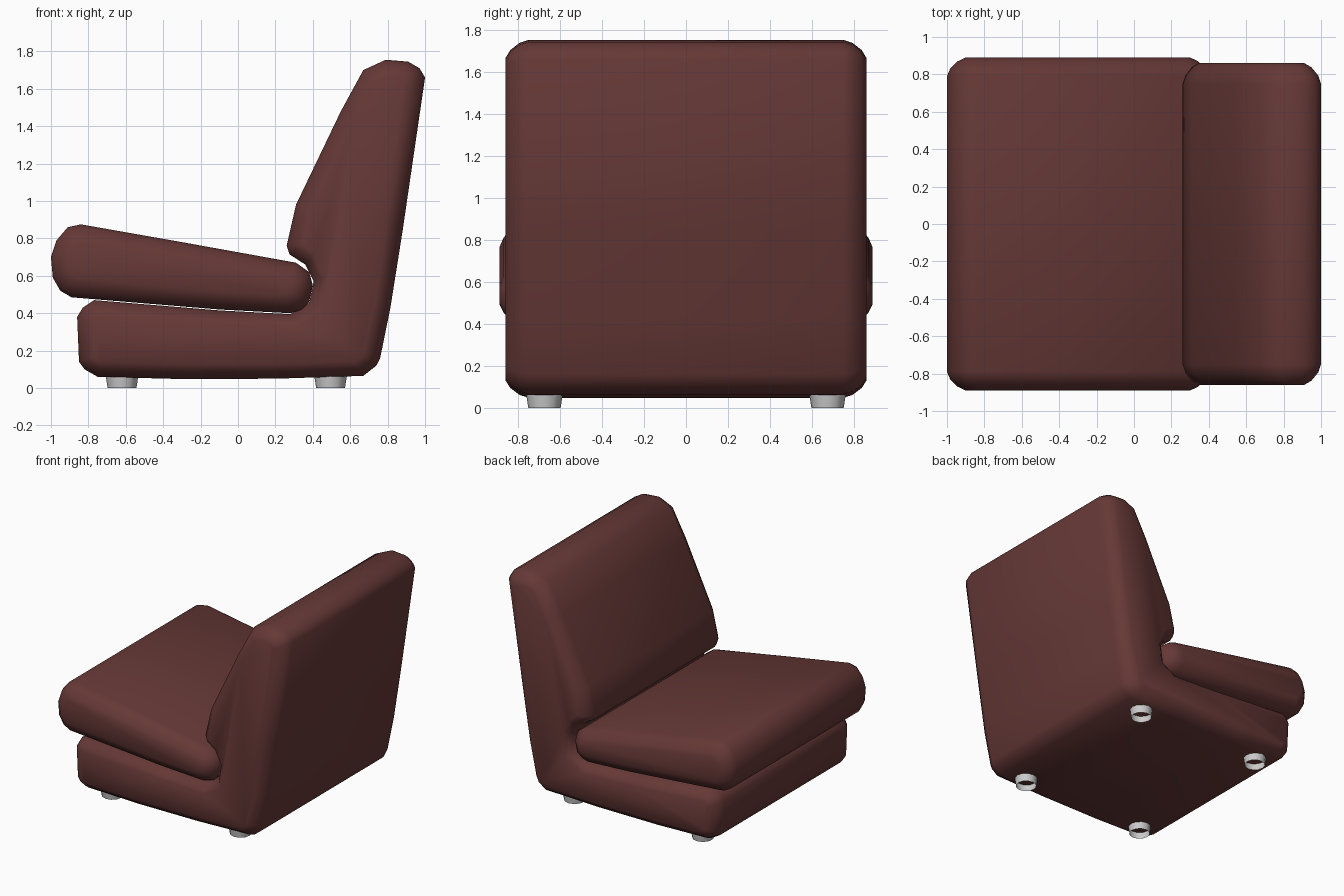
import bpy, bmesh, math

leather = bpy.data.materials.new("oxblood_leather")
leather.diffuse_color = (0.13, 0.04, 0.037, 1)


def finish(name, bm, mat=None, recalc=True):
    if recalc:
        bmesh.ops.recalc_face_normals(bm, faces=bm.faces)
    mesh = bpy.data.meshes.new(name)
    bm.to_mesh(mesh)
    bm.free()
    obj = bpy.data.objects.new(name, mesh)
    bpy.context.collection.objects.link(obj)
    if mat:
        mesh.materials.append(mat)
    bpy.ops.object.select_all(action='DESELECT')
    obj.select_set(True)
    bpy.context.view_layer.objects.active = obj
    bpy.ops.object.shade_smooth_by_angle(angle=math.radians(60))
    return obj


def upholstered(name, profile, y_soft, y_side):
    """Sweep an x-z profile across y, rounding over to its inset outline at both ends.
    Each profile point is (outer x, outer z, inset x, inset z)."""
    bm = bmesh.new()
    steps = [(0, 0), (0.4, 0.17), (0.8, 0.57), (1, 1)]
    stations = [(-(y_soft + (y_side - y_soft) * u), t) for u, t in reversed(steps)]
    stations += [(-y, t) for y, t in reversed(stations)]
    rings = [[bm.verts.new((ax + (bx - ax) * t, y, az + (bz - az) * t))
              for ax, az, bx, bz in profile] for y, t in stations]
    n = len(profile)
    for a, b in zip(rings, rings[1:]):
        for i in range(n):
            j = (i + 1) % n
            bm.faces.new((a[i], a[j], b[j], b[i]))
    bm.faces.new(rings[0])
    bm.faces.new(rings[-1])
    return finish(name, bm, leather)


# L-shaped body: base and backrest in one piece, with a pocket for the cushion
body = [
    (-0.86, 0.38, -0.78, 0.35), (-0.85, 0.14, -0.77, 0.17),
    (-0.82, 0.10, -0.76, 0.15), (-0.75, 0.06, -0.73, 0.14),
    (-0.30, 0.048, -0.30, 0.13), (0.20, 0.05, 0.20, 0.13),
    (0.67, 0.065, 0.62, 0.14), (0.74, 0.12, 0.66, 0.17),
    (0.76, 0.16, 0.67, 0.20), (0.815, 0.43, 0.73, 0.45),
    (0.88, 0.84, 0.79, 0.85), (1.0, 1.66, 0.91, 1.63),
    (0.97, 1.71, 0.89, 1.655), (0.91, 1.745, 0.87, 1.665),
    (0.79, 1.755, 0.80, 1.67), (0.67, 1.70, 0.73, 1.64),
    (0.55, 1.48, 0.62, 1.44), (0.31, 0.98, 0.39, 0.95),
    (0.26, 0.76, 0.345, 0.77), (0.275, 0.715, 0.355, 0.75),
    (0.36, 0.66, 0.41, 0.71), (0.405, 0.57, 0.47, 0.59),
    (0.38, 0.455, 0.45, 0.41), (0.28, 0.395, 0.31, 0.33),
    (-0.10, 0.415, -0.10, 0.345), (-0.77, 0.47, -0.74, 0.39),
    (-0.83, 0.43, -0.77, 0.375),
]
upholstered("base_and_backrest", body, 0.75, 0.86)

# Seat cushion, tilted and tucked into the pocket
cushion = [
    (-1.0, 0.70, -0.90, 0.69), (-0.97, 0.79, -0.885, 0.735),
    (-0.91, 0.86, -0.865, 0.76), (-0.84, 0.875, -0.83, 0.765),
    (-0.30, 0.78, -0.30, 0.68), (0.31, 0.67, 0.26, 0.585),
    (0.38, 0.62, 0.29, 0.565), (0.40, 0.55, 0.30, 0.54),
    (0.38, 0.46, 0.29, 0.51), (0.34, 0.42, 0.27, 0.50),
    (0.28, 0.40, 0.24, 0.495), (-0.10, 0.42, -0.10, 0.515),
    (-0.89, 0.485, -0.84, 0.58), (-0.95, 0.52, -0.87, 0.595),
    (-0.99, 0.59, -0.895, 0.63),
]
upholstered("seat_cushion", cushion, 0.79, 0.89)

# Four short, open tapered feet
for x, end in ((-0.62, "front"), (0.495, "rear")):
    for y, side in ((-0.675, "right"), (0.675, "left")):
        bm = bmesh.new()
        bmesh.ops.create_cone(bm, cap_ends=False, segments=12,
                              radius1=0.077, radius2=0.088, depth=0.07)
        foot = finish(f"{end}_{side}_foot", bm, recalc=False)
        foot.location = (x, y, 0.035)
